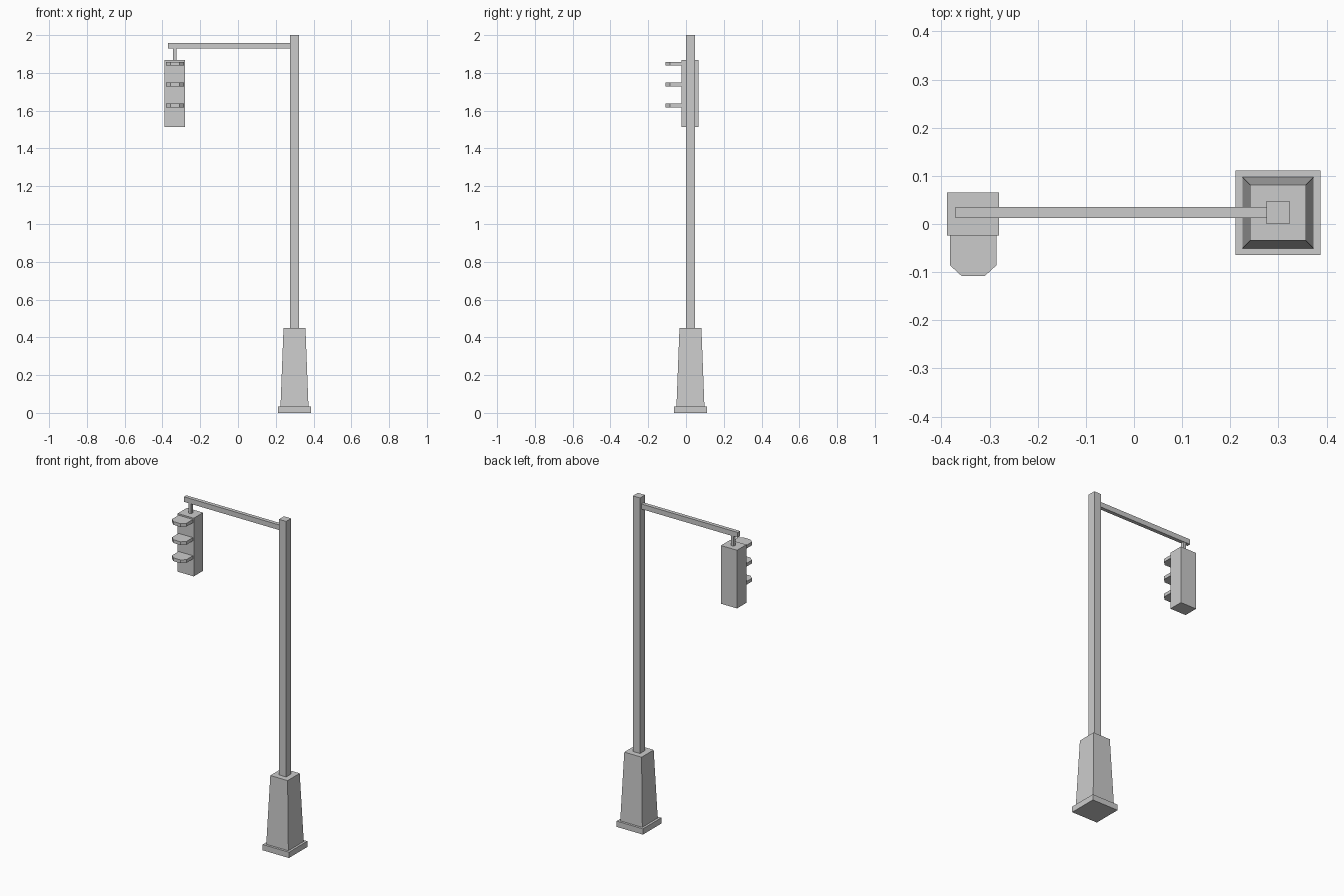
import bpy
import bmesh

if "Cube" in bpy.data.objects:
    bpy.data.objects.remove(bpy.data.objects["Cube"])


def prism(name, bottom, top, z0, z1):
    """Join two matching outlines (counter-clockwise from above) into a solid."""
    bm = bmesh.new()
    lo = [bm.verts.new((x, y, z0)) for x, y in bottom]
    hi = [bm.verts.new((x, y, z1)) for x, y in top]
    n = len(lo)
    bm.faces.new(lo[::-1])
    bm.faces.new(hi)
    for i in range(n):
        j = (i + 1) % n
        bm.faces.new((lo[i], lo[j], hi[j], hi[i]))
    mesh = bpy.data.meshes.new(name)
    bm.to_mesh(mesh)
    bm.free()
    obj = bpy.data.objects.new(name, mesh)
    bpy.context.collection.objects.link(obj)
    return obj


def rect(cx, cy, hx, hy):
    return [(cx - hx, cy - hy), (cx + hx, cy - hy), (cx + hx, cy + hy), (cx - hx, cy + hy)]


def box(name, cx, cy, hx, hy, z0, z1):
    outline = rect(cx, cy, hx, hy)
    return prism(name, outline, outline, z0, z1)


PX, PY = 0.299, 0.0235   # pole axis
LX = -0.334              # signal axis

# Foot, tapered pedestal and pole
box("base_plate", PX, PY, 0.088, 0.088, 0, 0.035)
prism("pedestal", rect(PX, PY, 0.074, 0.074), rect(PX, PY, 0.058, 0.058), 0.035, 0.45)
box("pole", PX, PY, 0.024, 0.024, 0.45, 2.0)

# Horizontal arm and hanger
box("arm", -0.048, PY, 0.323, 0.0115, 1.928, 1.959)
box("hanger", LX, PY, 0.009, 0.009, 1.867, 1.928)

# Signal housing
box("signal_housing", LX, 0.0205, 0.054, 0.0445, 1.514, 1.867)

# Visors with clipped front corners
visor = [(LX - 0.048, -0.024), (LX - 0.048, -0.086), (LX - 0.024, -0.108),
         (LX + 0.024, -0.108), (LX + 0.048, -0.086), (LX + 0.048, -0.024)]
for i in range(3):
    z = 1.838 - 0.110 * i
    prism(f"visor_{i + 1}", visor, visor, z, z + 0.02)
